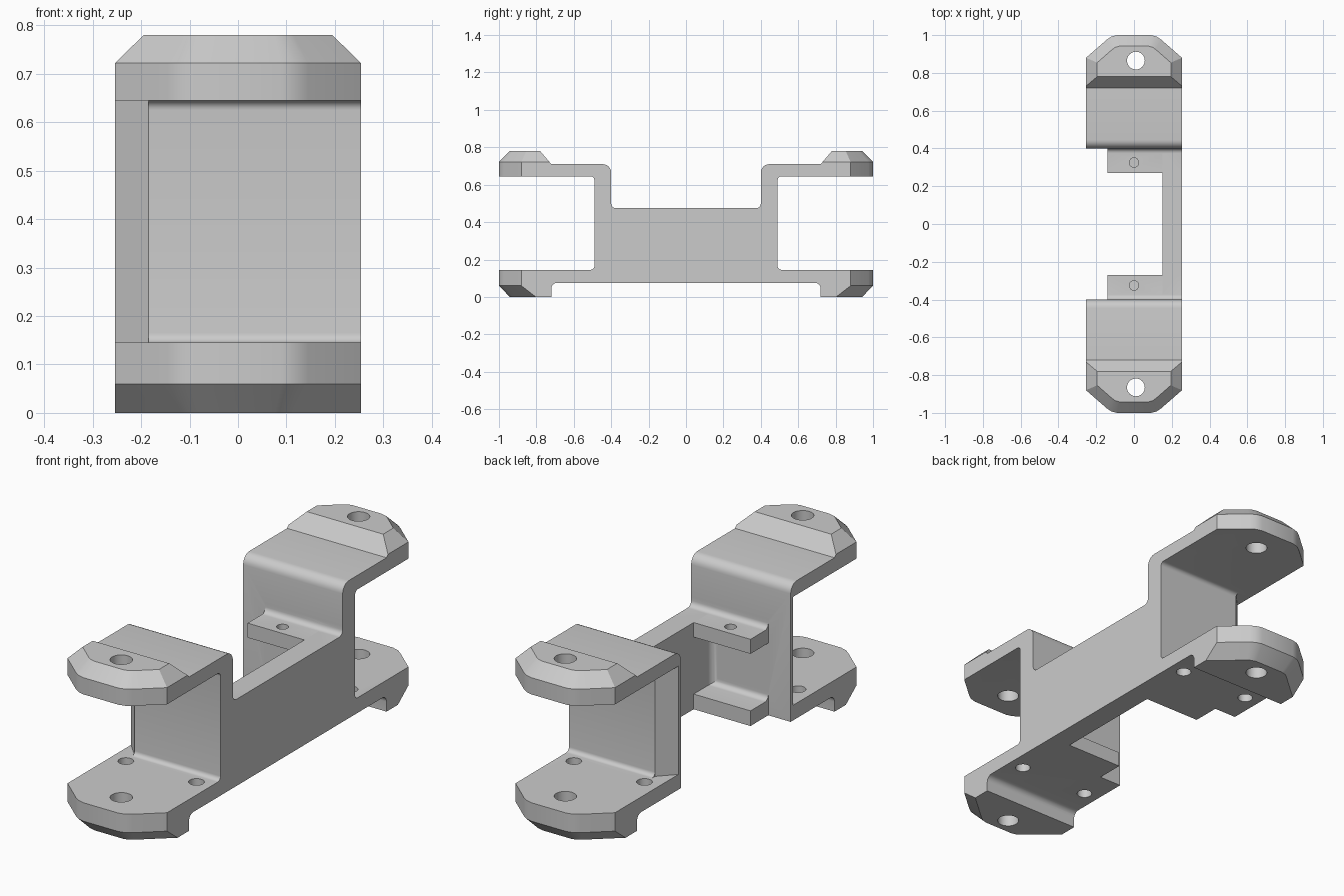
import bpy, bmesh, math
from mathutils import Vector

cube = bpy.data.objects.get("Cube")
if cube:
    bpy.data.objects.remove(cube, do_unlink=True)

grey = bpy.data.materials.new("light grey")
grey.use_nodes = True
GREY = (0.6, 0.6, 0.6, 1)
grey.diffuse_color = GREY
grey.node_tree.nodes["Principled BSDF"].inputs["Base Color"].default_value = GREY

W = 0.254          # half width
BASE, FLOOR = 0.075, 0.145   # lower plate
CEIL, ROOF = 0.645, 0.71     # upper plate
IN, OUT = 0.40, 0.49         # upright wall


def loft(name, rings):
    """Closed solid through rings of equal point count."""
    bm = bmesh.new()
    loops = [[bm.verts.new(p) for p in ring] for ring in rings]
    n = len(loops[0])
    for a, b in zip(loops, loops[1:]):
        for i in range(n):
            j = (i + 1) % n
            bm.faces.new((a[i], a[j], b[j], b[i]))
    bm.faces.new(loops[0][::-1])
    bm.faces.new(loops[-1])
    bmesh.ops.recalc_face_normals(bm, faces=bm.faces)
    mesh = bpy.data.meshes.new(name)
    bm.to_mesh(mesh)
    bm.free()
    mesh.materials.append(grey)
    ob = bpy.data.objects.new(name, mesh)
    bpy.context.collection.objects.link(ob)
    return ob


def rounded(points):
    """Polygon whose points may carry a corner radius as a third value."""
    out = []
    for i, p in enumerate(points):
        c = Vector(p[:2])
        if len(p) < 3:
            out.append(c)
            continue
        a = c + (Vector(points[i - 1][:2]) - c).normalized() * p[2]
        b = c + (Vector(points[(i + 1) % len(points)][:2]) - c).normalized() * p[2]
        mid = a + b - c
        for k in range(7):
            t = k / 6 * math.pi / 2
            out.append(mid + (a - mid) * math.cos(t) + (b - mid) * math.sin(t))
    return out


def side_prism(name, points, x0, x1):
    pts = rounded(points)
    return loft(name, [[(x, p[0], p[1]) for p in pts] for x in (x0, x1)])


def plan_prism(name, points, z0, z1):
    pts = rounded(points)
    return loft(name, [[(p[0], p[1], z) for p in pts] for z in (z0, z1)])


def hole(x, y, r, z0, z1):
    pts = [(x + r * math.cos(i * math.pi / 16), y + r * math.sin(i * math.pi / 16))
           for i in range(32)]
    return plan_prism("hole_cutter", pts, z0, z1)


def apply(ob, mod):
    bpy.ops.object.select_all(action="DESELECT")
    bpy.context.view_layer.objects.active = ob
    ob.select_set(True)
    bpy.ops.object.modifier_apply(modifier=mod.name)


def combine(ob, other, operation):
    mod = ob.modifiers.new("combine", "BOOLEAN")
    mod.solver = "EXACT"
    mod.operation = operation
    mod.object = other
    apply(ob, mod)
    bpy.data.objects.remove(other, do_unlink=True)


# Stepped end: lower plate, upright wall, upper plate and both pads
body = side_prism("mounting_bracket", [
    (IN, BASE), (0.72, BASE, 0.03), (0.72, -0.05), (1.1, -0.05),
    (1.1, FLOOR), (OUT, FLOOR, 0.02), (OUT, CEIL, 0.02), (1.1, CEIL),
    (1.1, 0.85), (0.84, 0.85), (0.72, ROOF), (IN, ROOF, 0.045)], -0.3, 0.3)


# Rounded, bevelled outline that trims the pads
def outline(z, half):
    return [(x, y, z) for x, y in half] + [(-x, y, z) for x, y in half[::-1]]


full = [(W, 0.3), (W, 0.88), (0.145, 0.975), (0.12, 0.992), (0.09, 1.0)]
low = [(W, 0.3), (W, 0.803), (0.115, 0.924), (0.1, 0.935), (0.075, 0.942)]
top = [(0.195, 0.3), (0.195, 0.854), (0.115, 0.924), (0.1, 0.935), (0.075, 0.942)]
trim = loft("trim", [outline(0, low), outline(0.06, full),
                     outline(0.722, full), outline(0.78, top)])
combine(body, trim, "INTERSECT")

# Chamfer on the open edge of the upright wall
combine(body, plan_prism("chamfer_cutter", [
    (-0.185, OUT), (-0.3, OUT - 0.121), (-0.3, 0.55), (-0.185, 0.55)],
    FLOOR, CEIL), "DIFFERENCE")

# Side rail and the two inner tabs with filleted roots
combine(body, plan_prism("rail", [
    (0.15, -0.1), (W, -0.1), (W, 0.45), (0.12, 0.45), (0.12, IN), (0.15, IN, 0.03)],
    BASE, 0.475), "UNION")
for z0, z1 in ((BASE, FLOOR), (0.408, 0.475)):
    combine(body, side_prism("tab", [
        (0.27, z0), (0.45, z0), (0.45, z1 + 0.04), (IN, z1 + 0.04),
        (IN, z1, 0.025), (0.27, z1)], -0.14, W), "UNION")

# Screw holes
for x, y, r, z0, z1 in ((0.01, 0.865, 0.047, -0.1, 0.9),
                        (0.18, 0.56, 0.033, -0.1, 0.3),
                        (-0.18, 0.56, 0.033, -0.1, 0.3),
                        (0, 0.325, 0.025, 0.3, 0.6)):
    combine(body, hole(x, y, r, z0, z1), "DIFFERENCE")

# Mirror the finished half to the other end
mirror = body.modifiers.new("mirror", "MIRROR")
mirror.use_axis = (False, True, False)
mirror.use_bisect_axis = (False, True, False)
apply(body, mirror)
bpy.ops.object.shade_smooth_by_angle(angle=math.radians(28))
